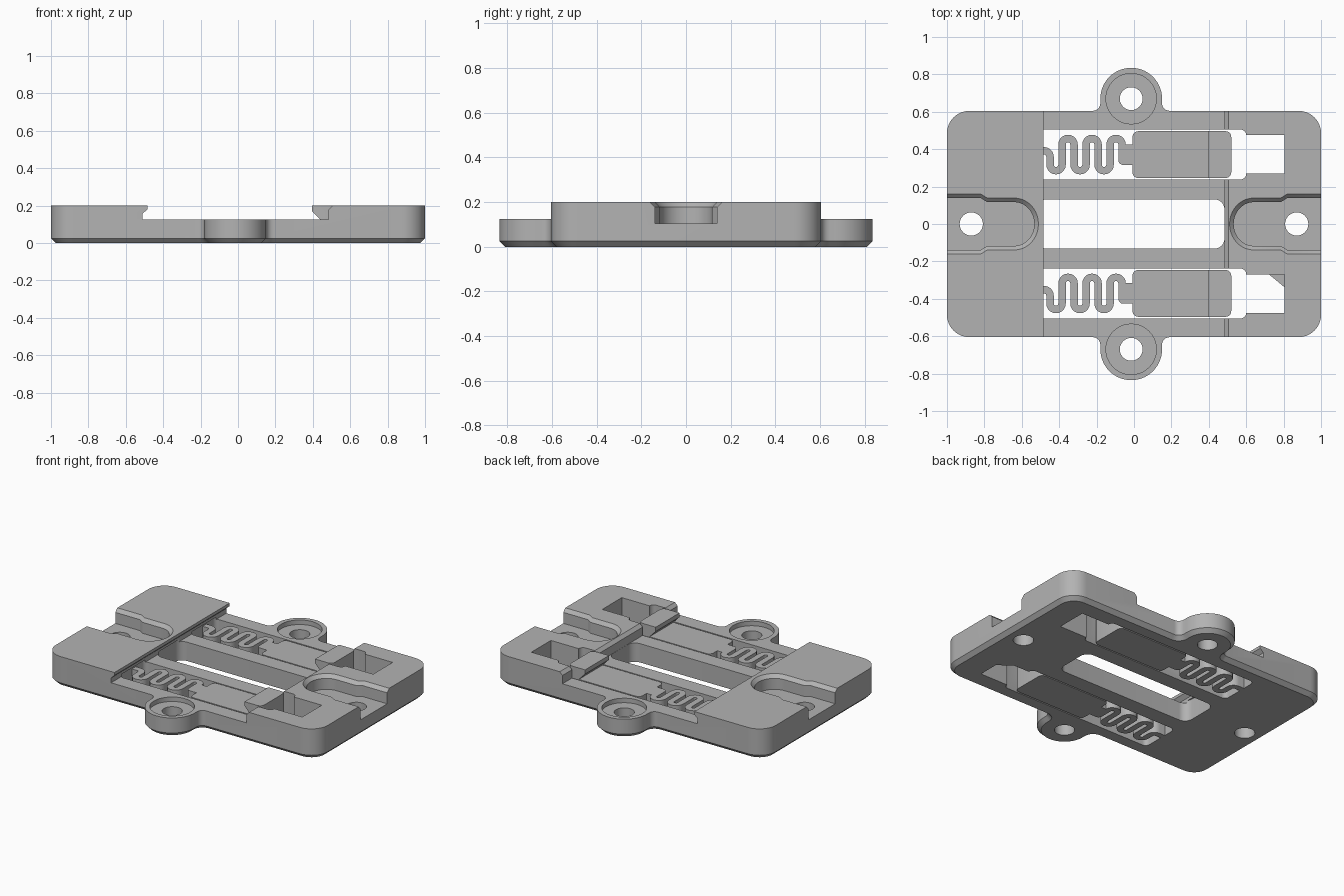
import bpy, bmesh, math
from mathutils import Vector

if "Cube" in bpy.data.objects:
    bpy.data.objects.remove(bpy.data.objects["Cube"])

grey = bpy.data.materials.new("plain_grey")
grey.diffuse_color = (0.45, 0.45, 0.45, 1)
grey.use_nodes = True
grey.node_tree.nodes["Principled BSDF"].inputs["Base Color"].default_value = grey.diffuse_color


def finish(name, bm):
    bmesh.ops.recalc_face_normals(bm, faces=bm.faces)
    me = bpy.data.meshes.new(name)
    bm.to_mesh(me)
    bm.free()
    me.materials.append(grey)
    ob = bpy.data.objects.new(name, me)
    bpy.context.collection.objects.link(ob)
    return ob


def loft(name, rings):
    """Solid through rings of (xy points, z) with equal point counts."""
    bm = bmesh.new()
    loops = [[bm.verts.new((x, y, z)) for x, y in pts] for pts, z in rings]
    n = len(loops[0])
    for a, b in zip(loops, loops[1:]):
        for i in range(n):
            j = (i + 1) % n
            bm.faces.new((a[i], a[j], b[j], b[i]))
    bm.faces.new(loops[0])
    bm.faces.new(loops[-1])
    return finish(name, bm)


def prism_y(name, profile, y0, y1, round_x=(), r=0.03):
    """xz profile extruded along y; upright edges at the given x are rounded."""
    bm = bmesh.new()
    a = [bm.verts.new((x, y0, z)) for x, z in profile]
    b = [bm.verts.new((x, y1, z)) for x, z in profile]
    n = len(profile)
    for i in range(n):
        j = (i + 1) % n
        bm.faces.new((a[i], a[j], b[j], b[i]))
    bm.faces.new(a)
    bm.faces.new(b)
    edges = [e for e in bm.edges if any(
        all(abs(v.co.x - x) < 1e-4 for v in e.verts) for x in round_x)
        and abs(e.verts[0].co.y - e.verts[1].co.y) < 1e-4]
    if edges:
        bmesh.ops.bevel(bm, geom=edges, offset=r, segments=5, profile=0.5, affect='EDGES')
    return finish(name, bm)


def arc(cx, cy, r, a0, a1, n=10):
    return [(cx + r * math.cos(math.radians(a0 + (a1 - a0) * i / n)),
             cy + r * math.sin(math.radians(a0 + (a1 - a0) * i / n))) for i in range(n + 1)]


def circle(cx, cy, r, n=40):
    return arc(cx, cy, r, 0, 360 - 360 / n, n - 1)


def rounded_rect(x0, x1, y0, y1, r):
    return (arc(x1 - r, y1 - r, r, 0, 90) + arc(x0 + r, y1 - r, r, 90, 180)
            + arc(x0 + r, y0 + r, r, 180, 270) + arc(x1 - r, y0 + r, r, 270, 360))


def box_pts(x0, x1, y0, y1):
    return [(x0, y0), (x1, y0), (x1, y1), (x0, y1)]


EAR_X, EAR_Y, EAR_R, FILLET = -0.015, 0.67, 0.165, 0.04


def body_outline(d):
    """Plate with rounded corners and two filleted ears, inset by d."""
    pts = []
    for s in (1, -1):
        cx, f = EAR_X * s, FILLET + d
        half = arc(0.88, 0.485, 0.12 - d, 0, 90)
        half += arc(cx + EAR_R + FILLET, 0.605 + FILLET, f, 270, 180, 6)
        half += arc(cx, EAR_Y, EAR_R - d, 0, 180, 28)
        half += arc(cx - EAR_R - FILLET, 0.605 + FILLET, f, 0, -90, 6)
        half += arc(-0.88, 0.485, 0.12 - d, 90, 180)
        pts += [(s * x, s * y) for x, y in half]
    return pts


def trough_outline(s, d):
    """Cable trough open at the outer end, round at the inner end."""
    w = 0.117 + d
    side = [(1.1, w + 0.022), (0.82, w + 0.022), (0.785, w)]
    end = [(0.64 - (0.107 + d) * math.sin(math.radians(t)),
            w * math.cos(math.radians(t))) for t in range(0, 181, 9)]
    pts = side + end + [(x, -y) for x, y in reversed(side)]
    return [(s * x, y) for x, y in pts]


# Main body with chamfered underside
body = loft("base_plate", [(body_outline(0.025), 0), (body_outline(0), 0.025),
                           (body_outline(0), 0.2)])

# Cutters: lowered middle with undercut lip on one side and lead-in on the other
cutters = [prism_y("middle_cutter", [
    (-0.51, 0.125), (-0.51, 0.157), (-0.485, 0.18), (-0.485, 0.3), (0.505, 0.3),
    (0.505, 0.2), (0.485, 0.18), (0.485, 0.125)], -1, 1)]
# Central slot
cutters.append(loft("slot_cutter", [
    (rounded_rect(-0.52, 0.484, -0.132, 0.132, 0.055), z) for z in (-0.1, 0.14)]))
for s in (1, -1):
    # Latch bays and their release windows
    ya, yb = sorted((s * 0.238, s * 0.505))
    cutters.append(prism_y("bay_cutter", [
        (-0.52, -0.1), (0.6, -0.1), (0.6, 0.3), (-0.4, 0.3), (-0.4, 0.14), (-0.52, 0.14)],
        ya, yb, (0.6, -0.52)))
    ya, yb = sorted((s * 0.27, s * 0.475))
    cutters.append(loft("window_cutter", [
        (box_pts(0.55, 0.805, ya, yb), z) for z in (-0.11, 0.31)]))
    # Cable troughs and screw holes
    cutters.append(loft("trough_cutter", [
        (trough_outline(s, 0), 0.105), (trough_outline(s, 0), 0.178),
        (trough_outline(s, 0.022), 0.2), (trough_outline(s, 0.032), 0.21)]))
    cutters.append(loft("screw_hole_cutter", [(circle(s * 0.87, 0, 0.062), z)
                                              for z in (-0.1, 0.3)]))
    # Ear holes with shallow counterbores
    cutters.append(loft("ear_hole_cutter", [(circle(EAR_X, s * EAR_Y, 0.061), z)
                                            for z in (-0.1, 0.3)]))
    cutters.append(loft("counterbore_cutter", [(circle(EAR_X, s * EAR_Y, 0.135), z)
                                               for z in (0.095, 0.3)]))

bpy.context.view_layer.objects.active = body
for c in cutters:
    m = body.modifiers.new("cut", 'BOOLEAN')
    m.operation, m.solver, m.object = 'DIFFERENCE', 'EXACT', c
    bpy.ops.object.modifier_apply(modifier=m.name)
for c in cutters:
    bpy.data.objects.remove(c)


def spring_path(cy):
    """Centre line of the serpentine spring."""
    p, amp = 0.0642, 0.086
    r, x0 = p / 2, -0.449
    pts = [(-0.54, cy + 0.02)] + arc(x0 - r, cy + 0.02 - r, r, 90, 0, 8)
    for i in range(6):
        cx = x0 + (i + 0.5) * p
        if i % 2 == 0:
            pts += arc(cx, cy - amp + r, r, 180, 360, 10)
        else:
            pts += arc(cx, cy + amp - r, r, 180, 0, 10)
    return pts + [(x0 + 6 * p, cy - 0.02)]


def ribbon(path, w):
    left, right = [], []
    for i, pt in enumerate(path):
        t = Vector(path[min(i + 1, len(path) - 1)]) - Vector(path[max(i - 1, 0)])
        n = Vector((-t.y, t.x)).normalized() * w / 2
        left.append((pt[0] + n.x, pt[1] + n.y))
        right.append((pt[0] - n.x, pt[1] - n.y))
    return left + right[::-1]


# Sprung latches: serpentine spring, neck and hooked slider
for s, tag in ((1, "back"), (-1, "front")):
    cy = s * 0.371
    loft(tag + "_spring", [(ribbon(spring_path(cy), 0.04), z) for z in (0, 0.125)])
    loft(tag + "_spring_neck", [(rounded_rect(-0.083, 0.02, cy - 0.055, cy + 0.055, 0.025), z)
                                for z in (0, 0.125)])
    prism_y(tag + "_latch", [
        (-0.008, 0), (-0.008, 0.125), (0.44, 0.125), (0.395, 0.172), (0.395, 0.2),
        (0.52, 0.2), (0.52, 0)], cy - 0.125, cy + 0.125, (-0.008, 0.52))

# Small corner web in the front window
loft("window_corner_web", [([(0.72, -0.268), (0.807, -0.268), (0.807, -0.34)], z)
                           for z in (0, 0.04)])

# Smooth the curved walls, keep the edges sharp
bpy.ops.object.select_all(action='DESELECT')
for ob in bpy.context.scene.objects:
    ob.select_set(True)
bpy.context.view_layer.objects.active = body
bpy.ops.object.shade_smooth_by_angle(angle=math.radians(30))
